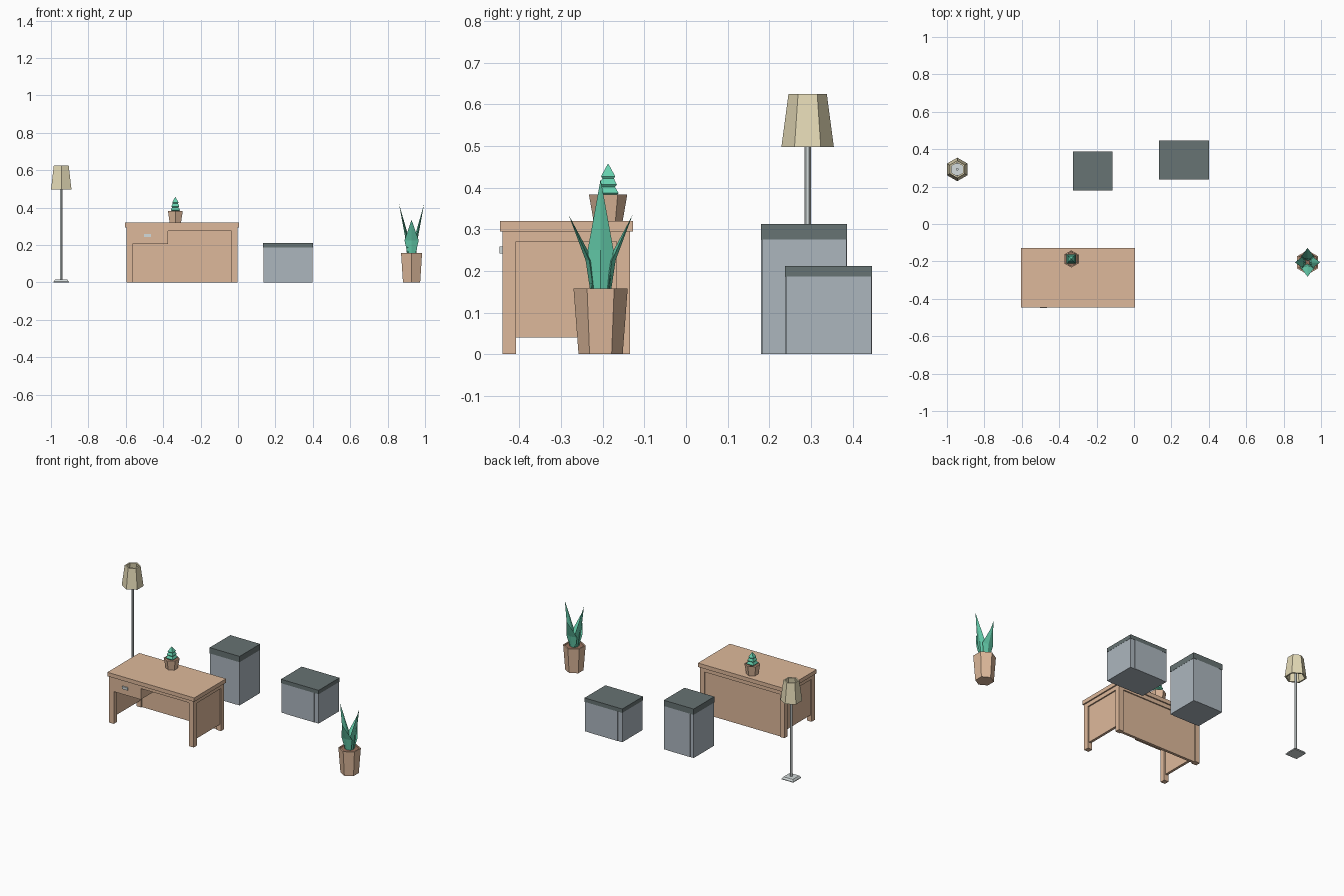
import bpy, math
from mathutils import Matrix

if "Cube" in bpy.data.objects:
    bpy.data.objects.remove(bpy.data.objects["Cube"])


def material(name, r, g, b):
    def lin(c):
        c /= 255
        return c / 12.92 if c <= 0.04045 else ((c + 0.055) / 1.055) ** 2.4
    m = bpy.data.materials.new(name)
    m.diffuse_color = (lin(r), lin(g), lin(b), 1)
    m.use_nodes = True
    m.node_tree.nodes["Principled BSDF"].inputs["Base Color"].default_value = m.diffuse_color
    return m


WOOD = material("light wood", 222, 185, 155)
SOIL = material("brown soil", 150, 112, 92)
LEAF = material("mint green", 102, 208, 174)
STEEL = material("cool grey", 172, 182, 190)
DARK = material("dark slate", 103, 115, 115)
PALE = material("pale metal", 212, 219, 219)
SHADE = material("cream fabric", 228, 218, 182)


def mesh(name, verts, faces, mat):
    me = bpy.data.meshes.new(name)
    me.from_pydata(verts, [], faces)
    me.materials.append(mat)
    ob = bpy.data.objects.new(name, me)
    bpy.context.collection.objects.link(ob)
    return ob


def box(name, x0, x1, y0, y1, z0, z1, mat):
    verts = [(x, y, z) for z in (z0, z1) for x, y in ((x0, y0), (x1, y0), (x1, y1), (x0, y1))]
    faces = [(3, 2, 1, 0), (4, 5, 6, 7)]
    faces += [(i, (i + 1) % 4, (i + 1) % 4 + 4, i + 4) for i in range(4)]
    return mesh(name, verts, faces, mat)


def lathe(name, cx, cy, profile, sides, mat, hollow=False):
    """Low-poly turned solid; six sides point along y, four sides are axis aligned."""
    start = math.pi / 4 if sides == 4 else math.pi / 2
    verts, faces, n = [], [], len(profile)
    for r, z in profile:
        for i in range(sides):
            a = start + 2 * math.pi * i / sides
            verts.append((cx + r * math.cos(a), cy + r * math.sin(a), z))
    for k in range(n if hollow else n - 1):
        a, b = k * sides, (k + 1) % n * sides
        for i in range(sides):
            j = (i + 1) % sides
            faces.append((a + i, a + j, b + j, b + i))
    if not hollow:
        faces.append(tuple(reversed(range(sides))))
        faces.append(tuple(range((n - 1) * sides, n * sides)))
    return mesh(name, verts, faces, mat)


def pot(name, cx, cy, z0, z1, r0, r1):
    # Pot with a shallow recessed soil surface
    rim = 0.12 * r1
    lathe(name, cx, cy, [(r0, z0), (r1, z1), (r1 - rim, z1), (r1 - rim * 1.3, z1 - rim)], 6, WOOD)
    lathe(name + "_soil", cx, cy, [(r1 - rim * 1.4, z1 - rim), (r1 - rim * 1.2, z1 - rim * 0.6)], 6, SOIL)


def leaf(name, cx, cy, angle, z0, zmid, ztip, tip_out, half):
    # Pointed leaf with a ridge, leaning outward along local +x
    verts = []
    for r, w, t, z in ((0.016, 0.02, 0.008, z0), (0.027, half, 0.009, zmid)):
        verts += [(r + t, 0, z), (r, w, z), (r - t, 0, z), (r, -w, z)]
    verts.append((tip_out, 0, ztip))
    faces = [(3, 2, 1, 0)]
    for i in range(4):
        j = (i + 1) % 4
        faces += [(i, j, j + 4, i + 4), (i + 4, j + 4, 8)]
    ob = mesh(name, verts, faces, LEAF)
    ob.data.transform(Matrix.Translation((cx, cy, 0)) @ Matrix.Rotation(angle, 4, 'Z'))


# Desk: top, legs, side rails and recessed side panels
X0, X1, Y0, Y1 = -0.597, -0.003, -0.44, -0.135
L = 0.032
box("desk_top", -0.605, 0.005, -0.447, -0.127, 0.295, 0.32, WOOD)
for side, xa, out in (("left", X0, 1), ("right", X1 - L, -1)):
    box(f"desk_front_leg_{side}", xa, xa + L, Y0, Y0 + L, 0, 0.295, WOOD)
    box(f"desk_back_leg_{side}", xa, xa + L, Y1 - L, Y1, 0, 0.295, WOOD)
    box(f"desk_side_rail_{side}", xa, xa + L, Y0 + L, Y1 - L, 0.27, 0.295, WOOD)
    box(f"desk_side_panel_{side}", xa + 0.008, xa + L - 0.008, Y0 + L, Y1 - L, 0.04, 0.27, WOOD)

# Desk: front and back rails, back panel
box("desk_front_rail", -0.375, X1 - L, Y0, Y0 + L, 0.275, 0.295, WOOD)
box("desk_back_rail", X0 + L, X1 - L, Y1 - L, Y1, 0.27, 0.295, WOOD)
box("desk_back_panel", X0 + L, X1 - L, Y1 - L + 0.008, Y1 - 0.007, 0.0, 0.27, WOOD)

# Drawer and handle
box("drawer", X0 + L, -0.375, Y0, Y1 - L, 0.205, 0.295, WOOD)
box("drawer_handle", -0.502, -0.464, -0.448, Y0, 0.242, 0.258, PALE)

# Two storage cabinets with dark lids and slim front and back panels
for name, xa, xb, ya, yb, zl, zt in (("tall_cabinet", -0.325, -0.115, 0.18, 0.387, 0.275, 0.312),
                                     ("low_cabinet", 0.135, 0.4, 0.238, 0.447, 0.187, 0.212)):
    box(name + "_body", xa + 0.001, xb - 0.001, ya + 0.002, yb - 0.002, 0, zl, STEEL)
    box(name + "_lid", xa, xb, ya, yb, zl, zt, DARK)
    m = 0.12 * (xb - xa)
    box(name + "_front_panel", xa + m, xb - m, ya, ya + 0.004, 0.0, zl, STEEL)
    box(name + "_back_panel", xa + m, xb - m, yb - 0.004, yb, 0.0, zl, STEEL)

# Floor lamp
LX, LY = -0.945, 0.292
lathe("lamp_base", LX, LY, [(0.057, 0), (0.057, 0.004), (0.046, 0.015)], 4, PALE)
lathe("lamp_pole", LX, LY, [(0.0075, 0.012), (0.0075, 0.56)], 6, PALE)
lathe("lamp_shade", LX, LY, [(0.063, 0.497), (0.046, 0.625), (0.036, 0.625), (0.053, 0.497)],
      6, SHADE, hollow=True)

# Large floor plant: four pointed leaves, the side pair taller
PX, PY = 0.928, -0.205
pot("floor_pot", PX, PY, 0, 0.158, 0.053, 0.065)
for i, n in enumerate(("right", "back", "left", "front")):
    tall = i % 2 == 0
    leaf("floor_plant_leaf_" + n, PX, PY, i * math.pi / 2, 0.145,
         0.25 if tall else 0.225, 0.42 if tall else 0.335,
         0.067 if tall else 0.077, 0.031 if tall else 0.038)

# Small tiered cactus standing on the desk
CX, CY = -0.335, -0.187
pot("desk_pot", CX, CY, 0.32, 0.383, 0.035, 0.046)
for i in range(3):
    z, r = 0.387 + 0.02 * i, (0.025 - 0.004 * i) * math.sqrt(2)
    top = 0.001 if i == 2 else r * 0.45
    lathe(f"cactus_tier_{i + 1}", CX, CY, [(r * 0.7, z - 0.008), (r, z), (top, z + (0.03 if i == 2 else 0.024))],
          4, LEAF)
